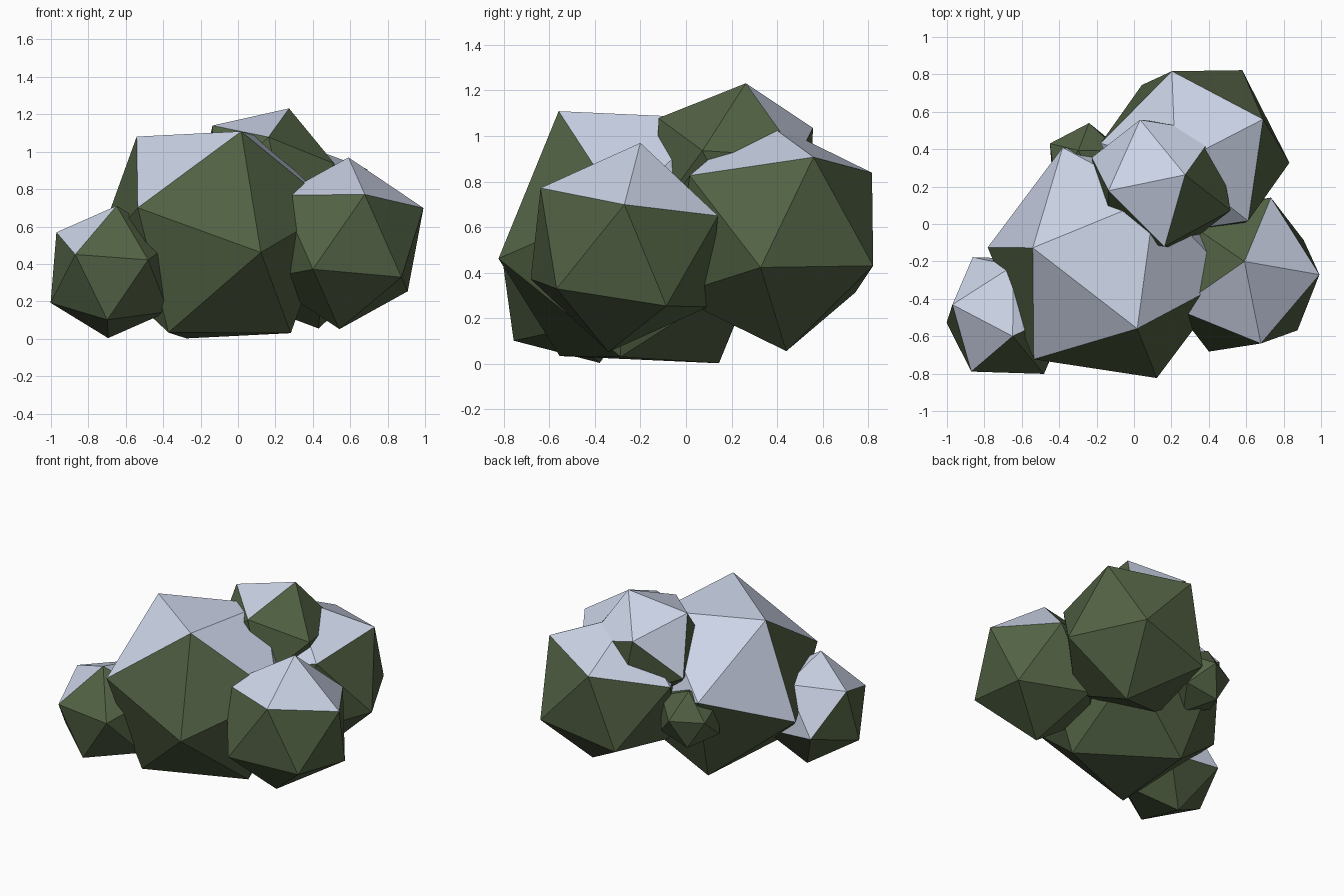
import bpy, bmesh
from mathutils import Vector, Matrix

if "Cube" in bpy.data.objects:
    bpy.data.objects.remove(bpy.data.objects["Cube"])


def material(name, rgb):
    m = bpy.data.materials.new(name)
    m.diffuse_color = (*rgb, 1.0)
    m.use_nodes = True
    m.node_tree.nodes["Principled BSDF"].inputs["Base Color"].default_value = m.diffuse_color
    return m


LEAF = material("dark_green_leaves", (0.085, 0.122, 0.058))
SNOW = material("pale_snow", (0.64, 0.70, 0.85))


def face_frame(a, b, c):
    """Axes and centroid of a triangle, counter-clockwise seen from outside."""
    mid = (a + b + c) / 3
    n = (b - a).cross(c - a).normalized()
    u = (a - mid - n * (a - mid).dot(n)).normalized()
    v = n.cross(u)
    return Matrix((u, v, n)).transposed(), mid


def edge(a, b, c):
    return ((a - b).length + (b - c).length + (c - a).length) / 3


def clump(name, a, b, c, snow_dir):
    """Icosahedron leaf clump, placed by three corners of one of its faces.
    Faces turned towards snow_dir carry snow."""
    tri = [Vector(p) for p in (a, b, c)]
    bm = bmesh.new()
    bmesh.ops.create_icosphere(bm, subdivisions=1, radius=1.0)
    bm.normal_update()
    bm.faces.ensure_lookup_table()
    src = [v.co.copy() for v in bm.faces[0].verts]
    rot_s, mid_s = face_frame(*src)
    rot_t, mid_t = face_frame(*tri)
    scale = edge(*tri) / edge(*src)
    turn = rot_t @ rot_s.transposed()
    for v in bm.verts:
        v.co = mid_t + scale * (turn @ (v.co - mid_s))
    bm.normal_update()
    w = Vector(snow_dir)
    for f in bm.faces:
        f.material_index = 1 if f.normal.dot(w) > 0.41 else 0
        f.smooth = False
    me = bpy.data.meshes.new(name)
    bm.to_mesh(me)
    bm.free()
    me.materials.append(LEAF)
    me.materials.append(SNOW)
    ob = bpy.data.objects.new(name, me)
    bpy.context.collection.objects.link(ob)
    return ob


# big front clump
clump("main_clump", (0.02, -0.56, 1.11), (-0.54, -0.13, 1.08), (-0.54, -0.72, 0.70),
      (-0.1, 0.5, 0.86))
# large clump at the back right
clump("back_clump", (0.69, 0.56, 0.91), (0.83, 0.33, 0.42), (0.58, 0.82, 0.43),
      (0, 0, 0.7))
# highest clump
clump("top_clump", (0.27, 0.26, 1.23), (-0.14, 0.18, 1.14), (0.17, -0.12, 1.08),
      (-0.216, 0.36, 0.576))
# clump at the right
clump("right_clump", (0.59, -0.20, 0.97), (0.68, -0.64, 0.77), (0.99, -0.27, 0.70),
      (0.155, -0.093, 0.62))
# low clump at the left
clump("left_clump", (-0.65, -0.60, 0.71), (-0.97, -0.43, 0.57), (-0.87, -0.79, 0.45),
      (-0.1, 0.5, 0.86))
# small bare clump at the back left
clump("small_clump", (-0.298, 0.394, 0.707), (-0.24, 0.54, 0.53), (-0.45, 0.43, 0.53),
      (0, 0, 0))
